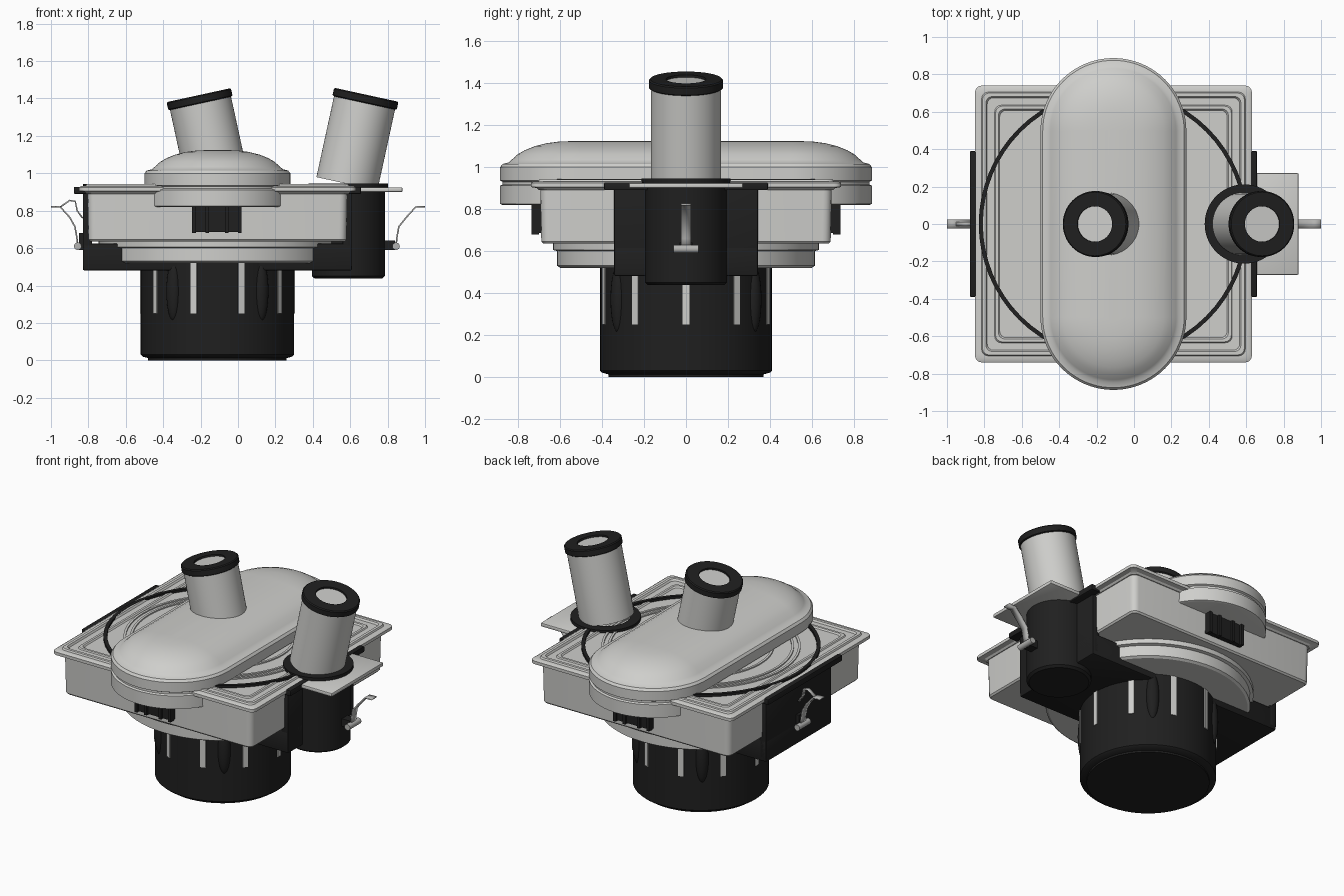
import bpy, bmesh, math
from mathutils import Vector, Matrix

cube = bpy.data.objects.get("Cube")
if cube:
    bpy.data.objects.remove(cube, do_unlink=True)


def material(name, rgb, rough=0.5):
    m = bpy.data.materials.new(name)
    m.use_nodes = True
    m.diffuse_color = (*rgb, 1)
    node = m.node_tree.nodes["Principled BSDF"]
    node.inputs["Base Color"].default_value = (*rgb, 1)
    node.inputs["Roughness"].default_value = rough
    return m


LIGHT = material("light grey plastic", (0.62, 0.62, 0.60))
BLACK = material("black plastic", (0.014, 0.014, 0.014))
METAL = material("clip metal", (0.45, 0.45, 0.44))
CX = -0.11      # axis of the main body
PORT_X = 0.59   # axis of the side port


def finish(name, bm, mat, loc=(0, 0, 0), tilt=0):
    bmesh.ops.remove_doubles(bm, verts=bm.verts, dist=0.0001)
    bmesh.ops.recalc_face_normals(bm, faces=bm.faces)
    mesh = bpy.data.meshes.new(name)
    bm.to_mesh(mesh)
    bm.free()
    mesh.materials.append(mat)
    ob = bpy.data.objects.new(name, mesh)
    bpy.context.collection.objects.link(ob)
    ob.location = loc
    ob.rotation_euler.y = tilt
    bpy.ops.object.select_all(action='DESELECT')
    ob.select_set(True)
    bpy.context.view_layer.objects.active = ob
    bpy.ops.object.shade_smooth_by_angle(angle=math.radians(32))
    return ob


def outline(hx, hy, r, seg):
    """Rounded rectangle; a circle when all three sizes agree."""
    pts = []
    for q, (sx, sy) in enumerate(((1, 1), (-1, 1), (-1, -1), (1, -1))):
        for i in range(seg + 1):
            a = math.pi / 2 * (q + i / seg)
            pts.append((sx * (hx - r) + r * math.cos(a), sy * (hy - r) + r * math.sin(a)))
    return pts


def loft(name, sections, mat, loc=(0, 0, 0), seg=16, ring=False, tilt=0):
    """Skin rounded outlines (hx, hy, radius, z); ring joins last to first."""
    bm = bmesh.new()
    loops = [[bm.verts.new((x, y, z)) for x, y in outline(hx, hy, r, seg)]
             for hx, hy, r, z in sections]
    pairs = list(zip(loops, loops[1:]))
    if ring:
        pairs.append((loops[-1], loops[0]))
    else:
        bm.faces.new(loops[0][::-1])
        bm.faces.new(loops[-1])
    n = len(loops[0])
    for a, b in pairs:
        for i in range(n):
            j = (i + 1) % n
            bm.faces.new((a[i], a[j], b[j], b[i]))
    return finish(name, bm, mat, loc, tilt)


def lathe(name, profile, mat, loc=(0, 0, 0), **kw):
    return loft(name, [(r, r, r, z) for r, z in profile], mat, loc, **kw)


def box(name, lo, hi, mat, bevel=0.0):
    bm = bmesh.new()
    lo, hi = Vector(lo), Vector(hi)
    bmesh.ops.create_cube(bm, size=1, matrix=Matrix.Translation((lo + hi) / 2)
                          @ Matrix.Diagonal((*(hi - lo), 1)))
    if bevel:
        bmesh.ops.bevel(bm, geom=bm.edges[:], offset=bevel, segments=2,
                        profile=0.5, affect='EDGES')
    return finish(name, bm, mat)


def ribbon(name, pts, half_width, mat, thick=0.008):
    """Bent strip following (x, z) points."""
    bm = bmesh.new()
    rows = [[bm.verts.new((x, s * half_width, z)) for s in (-1, 1)] for x, z in pts]
    for a, b in zip(rows, rows[1:]):
        bm.faces.new((a[0], a[1], b[1], b[0]))
    ob = finish(name, bm, mat)
    mod = ob.modifiers.new("thickness", 'SOLIDIFY')
    mod.thickness = thick
    mod.offset = 0


# Motor housing
lathe("motor_housing", [(0.37, 0), (0.37, 0.012), (0.40, 0.02), (0.41, 0.03),
                        (0.41, 0.55)], BLACK, (CX, 0, 0))

# Light strips around the motor
bm = bmesh.new()
for k in range(10):
    bmesh.ops.create_cube(bm, size=1, matrix=Matrix.Rotation(k * math.tau / 10, 4, 'Z')
                          @ Matrix.Translation((0.402, 0, 0.385))
                          @ Matrix.Diagonal((0.025, 0.034, 0.27, 1)))
finish("motor_strips", bm, LIGHT, (CX, 0, 0))

# Curved fins between the strips
bm = bmesh.new()
for deg in (54, 126, 234, 306):
    bmesh.ops.create_uvsphere(bm, u_segments=16, v_segments=12, radius=1,
                              matrix=Matrix.Rotation(math.radians(deg), 4, 'Z')
                              @ Matrix.Translation((0.40, 0, 0.37))
                              @ Matrix.Diagonal((0.035, 0.04, 0.16, 1)))
finish("motor_fins", bm, BLACK, (CX, 0, 0))

# Round collar under the body
lathe("lower_collar", [(0.60, 0.52), (0.615, 0.53), (0.615, 0.60), (0.635, 0.605),
                       (0.635, 0.65)], LIGHT, (CX, 0, 0))

# Square body
loft("body_box", [(0.68, 0.68, 0.03, 0.635), (0.69, 0.69, 0.04, 0.645),
                  (0.695, 0.695, 0.04, 0.91)], LIGHT, (CX, 0, 0), seg=4)

# Stepped square top plate
steps = [(0.04, 0.89), (0.03, 0.90), (0, 0.905), (0, 0.925), (0.012, 0.932),
         (0.035, 0.932), (0.04, 0.942), (0.058, 0.942), (0.065, 0.93), (0.105, 0.93),
         (0.11, 0.937), (0.125, 0.937), (0.132, 0.928)]
loft("top_plate", [(0.74 - i, 0.74 - i, 0.035, z) for i, z in steps], LIGHT,
     (CX, 0, 0), seg=4)


def flat_ring(name, inner, outer, low, high, mat, x=CX):
    lathe(name, [(outer, low), (outer, high), (inner, high), (inner, low)], mat,
          (x, 0, 0), ring=True)


# Black seal and raised rings on the plate
flat_ring("seal_ring", 0.698, 0.72, 0.92, 0.944, BLACK)
for name, r in (("outer_ridge", 0.60), ("middle_ridge", 0.56), ("inner_ridge", 0.44)):
    flat_ring(name, r - 0.015, r, 0.92, 0.936, LIGHT)

# Long domed lid
dome = [(0.012, 0.82), (0, 0.825), (0, 0.912), (0.012, 0.918), (0.012, 0.93),
        (0, 0.936), (0, 1.0), (0.012, 1.015), (0.04, 1.022), (0.055, 1.035), (0.085, 1.062),
        (0.12, 1.082), (0.165, 1.10), (0.22, 1.114), (0.28, 1.122), (0.36, 1.125)]
loft("lid", [(0.39 - i, 0.887 - i, 0.39 - i, z) for i, z in dome], LIGHT, (CX, 0, 0), seg=20)

# Ribbed latches below the lid ends
for side, name in ((-1, "front"), (1, "back")):
    y0, y1 = sorted((side * 0.68, side * 0.722))
    box(name + "_latch", (-0.245, y0, 0.685), (0.02, y1, 0.825), BLACK)
    for k, x in enumerate((-0.235, -0.165, -0.06, 0.01)):
        y0, y1 = sorted((side * 0.70, side * 0.737))
        box(f"{name}_latch_rib_{k}", (x - 0.01, y0, 0.68), (x + 0.01, y1, 0.825), BLACK)

# Black cradle with side walls and flanges
box("cradle", (-0.83, -0.343, 0.48), (0.61, 0.343, 0.625), BLACK, 0.01)
for side, name in ((-1, "right"), (1, "left")):
    def span(a, b):
        return sorted((CX + side * a, CX + side * b))
    x0, x1 = span(0.67, 0.72)
    box(name + "_cradle_wall", (x0, -0.343, 0.50), (x1, 0.343, 0.90), BLACK, 0.006)
    x0, x1 = span(0.70, 0.768)
    box(name + "_cradle_flange", (x0, -0.39, 0.89), (x1, 0.39, 0.928), BLACK, 0.006)

# Side port with its cover plate
lathe("side_port", [(0.18, 0.437), (0.195, 0.45), (0.195, 0.92)], BLACK, (PORT_X, 0, 0))
box("port_plate", (0.60, -0.272, 0.90), (0.88, 0.272, 0.925), LIGHT, 0.007)
flat_ring("port_ring", 0.15, 0.212, 0.915, 0.946, BLACK, PORT_X)


# Tilted tubes with black end rings
def tube(name, top_x, top_z, length, tilt):
    at = (top_x, 0, top_z)
    lathe(name, [(0.167, -length), (0.167, -0.035), (0.15, -0.012)], LIGHT, at, tilt=tilt)
    lathe(name + "_cap", [(0.168, -0.045), (0.176, -0.04), (0.176, -0.006), (0.17, 0),
                          (0.095, 0), (0.095, -0.03)], BLACK, at, ring=True, tilt=tilt)


TILT = math.radians(12.3)
tube("lid_tube", -0.21, 1.418, 0.40, -TILT)
tube("port_tube", 0.686, 1.42, 0.487, TILT)

# Bent spring clips with rollers
for side, name, shift in ((-1, "right", 0.012), (1, "left", 0)):
    def path(pts):
        return [(side * (x + (shift if x < 0.9 else 0)), z) for x, z in pts]
    ribbon(name + "_clip", path([(1.0, 0.822), (0.95, 0.82), (0.90, 0.765), (0.86, 0.715),
                                 (0.85, 0.66), (0.845, 0.61)]), 0.025, METAL)
    bm = bmesh.new()
    bmesh.ops.create_cone(bm, cap_ends=True, segments=16, radius1=0.02, radius2=0.02,
                          depth=0.12, matrix=Matrix.Rotation(math.pi / 2, 4, 'X'))
    finish(name + "_clip_roller", bm, METAL, (side * (0.845 + shift), 0, 0.61))
ribbon("right_clip_hook", [(-0.95, 0.82), (-0.90, 0.855), (-0.87, 0.85), (-0.86, 0.80),
                           (-0.83, 0.76)], 0.012, METAL)
box("left_clip_mount", (0.77, -0.03, 0.59), (0.84, 0.03, 0.64), BLACK)
box("right_clip_mount", (-0.85, -0.03, 0.59), (-0.82, 0.03, 0.68), BLACK)
